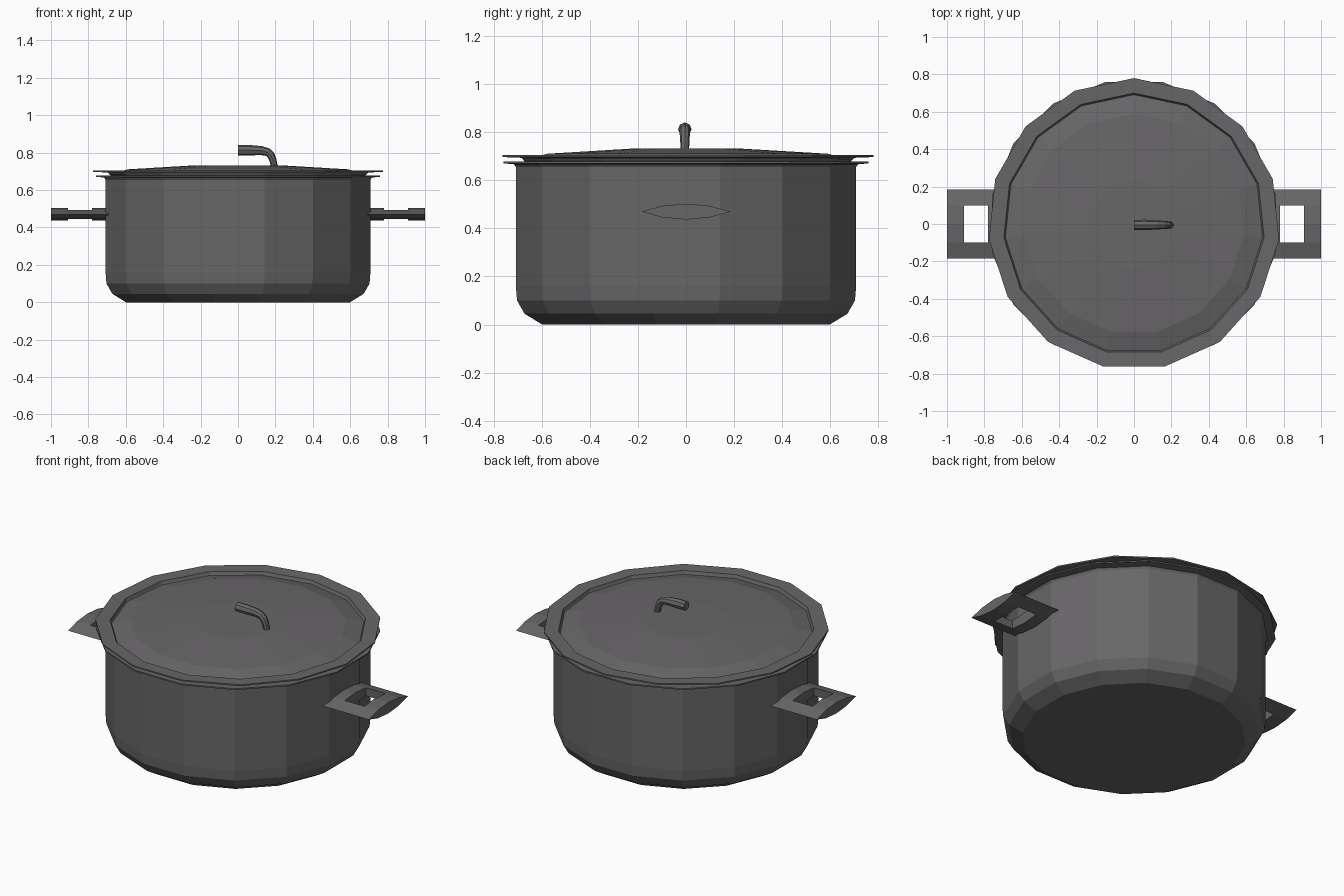
import bpy, bmesh
from math import sin, cos, pi, radians
from mathutils import Vector

old = bpy.data.objects.get("Cube")
if old:
    bpy.data.objects.remove(old, do_unlink=True)

# One dark metal for the whole pot
metal = bpy.data.materials.new("dark grey metal")
metal.use_nodes = True
metal.diffuse_color = (0.14, 0.135, 0.14, 1)
metal.node_tree.nodes["Principled BSDF"].inputs["Base Color"].default_value = metal.diffuse_color


def finish(bm, name):
    bmesh.ops.remove_doubles(bm, verts=bm.verts, dist=1e-5)
    bmesh.ops.recalc_face_normals(bm, faces=bm.faces)
    mesh = bpy.data.meshes.new(name)
    bm.to_mesh(mesh)
    bm.free()
    mesh.materials.append(metal)
    obj = bpy.data.objects.new(name, mesh)
    bpy.context.collection.objects.link(obj)
    return obj


def skin(bm, rings):
    """Join a run of vertex rings, capping both ends."""
    n = len(rings[0])
    for a, b in zip(rings, rings[1:]):
        for i in range(n):
            j = (i + 1) % n
            bm.faces.new((a[i], a[j], b[j], b[i]))
    bm.faces.new(rings[0])
    bm.faces.new(rings[-1])


def lathe(name, profile, sides, start):
    """Turn an (r, z) profile around the z axis."""
    bm = bmesh.new()
    angles = [start + 2 * pi * i / sides for i in range(sides)]
    skin(bm, [[bm.verts.new((r * cos(a), r * sin(a), z)) for a in angles]
              for r, z in profile])
    return finish(bm, name)


# Hollow pot body with a flared rim
lathe("pot_body", [(0.61, 0), (0.685, 0.045), (0.717, 0.1), (0.722, 0.16), (0.722, 0.655),
                   (0.73, 0.667), (0.775, 0.671), (0.775, 0.679), (0.72, 0.679),
                   (0.7, 0.66), (0.7, 0.1), (0.6, 0.02)], 16, pi / 16)

# Lid with a raised flat rim, a step and a shallow dome
lathe("lid", [(0.68, 0.672), (0.7, 0.694), (0.78, 0.697), (0.78, 0.705), (0.7, 0.703),
              (0.693, 0.684), (0.59, 0.711), (0.235, 0.732)], 15, pi / 2)

# Bent lid grip, a tube swept along a path in the xz plane
path = [(0.195, 0.725), (0.187, 0.76), (0.175, 0.788), (0.158, 0.803),
        (0.125, 0.811), (0.06, 0.813), (0, 0.813)]
radii = [0.018, 0.019, 0.021, 0.022, 0.024, 0.028, 0.027]
bm = bmesh.new()
rings = []
for k, ((x, z), r) in enumerate(zip(path, radii)):
    a, b = path[max(k - 1, 0)], path[min(k + 1, len(path) - 1)]
    t = Vector((b[0] - a[0], 0, b[1] - a[1])).normalized()
    across, side = Vector((t.z, 0, -t.x)), Vector((0, 1, 0))
    centre = Vector((x, -0.005, z))
    rings.append([bm.verts.new(centre + r * (cos(i * pi / 4) * across + sin(i * pi / 4) * side))
                  for i in range(8)])
skin(bm, rings)
finish(bm, "lid_grip")


# Side handles: a lens section extruded along x with a rectangular opening
def handle(name, s):
    xs = [0.69, 0.78, 0.91, 1.0]
    section = [(-0.185, 0), (-0.1, 0.024), (0, 0.033), (0.1, 0.024), (0.185, 0)]
    bm = bmesh.new()

    def quad(*corners):
        pts = []
        for i, k, up in corners:
            p = (s * xs[i], section[k][0], 0.47 + up * section[k][1])
            if p not in pts:
                pts.append(p)
        bm.faces.new([bm.verts.new(p) for p in pts])

    for i in range(3):
        for k in range(4):
            if i == 1 and k in (1, 2):
                continue
            for up in (1, -1):
                quad((i, k, up), (i + 1, k, up), (i + 1, k + 1, up), (i, k + 1, up))
    for i in range(4):                       # end faces and short opening walls
        for k in ((0, 1, 2, 3) if i in (0, 3) else (1, 2)):
            quad((i, k, 1), (i, k + 1, 1), (i, k + 1, -1), (i, k, -1))
    for k in (1, 3):                         # long opening walls
        quad((1, k, 1), (2, k, 1), (2, k, -1), (1, k, -1))
    finish(bm, name)


handle("left_handle", 1)
handle("right_handle", -1)
